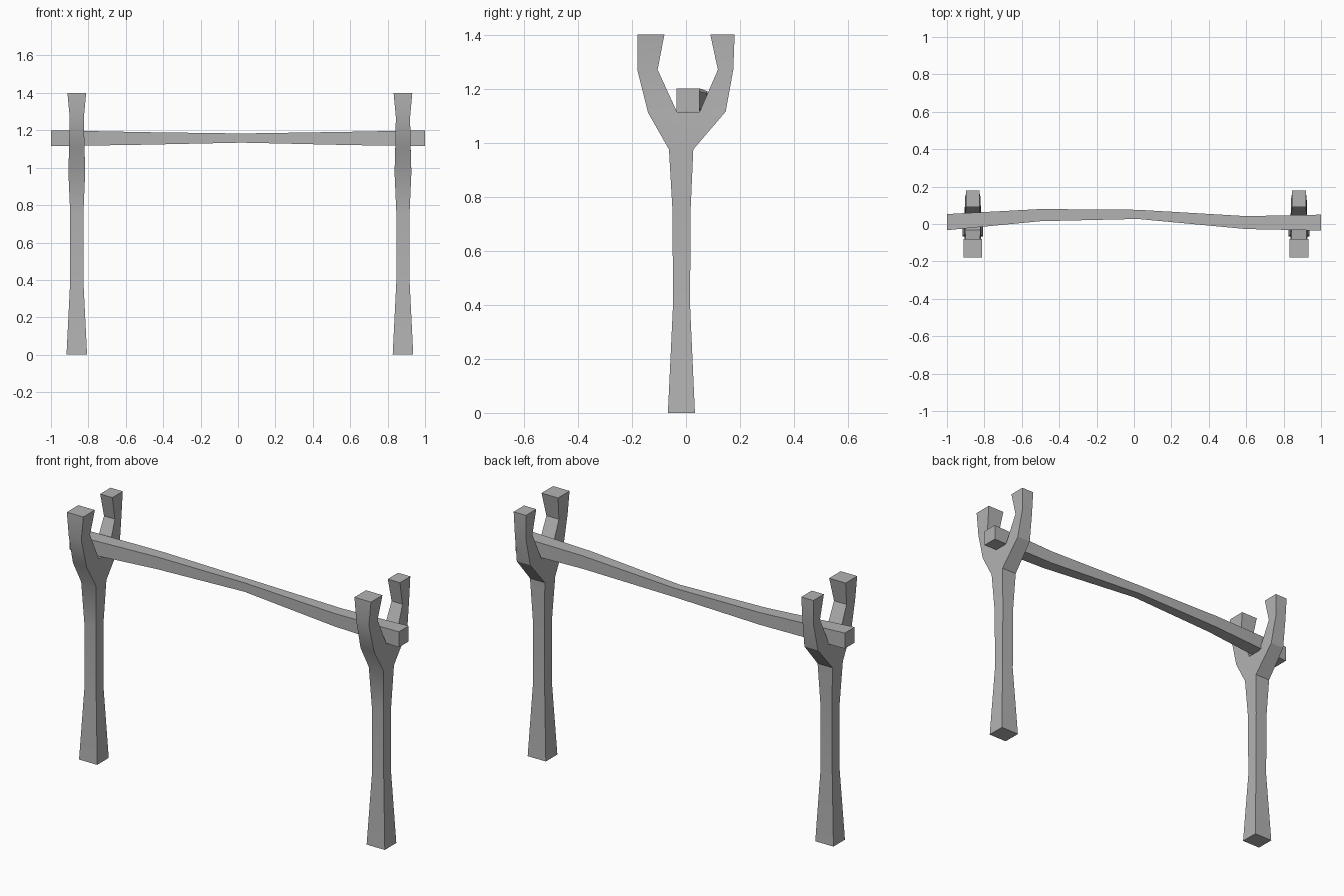
import bpy, bmesh, math

cube = bpy.data.objects.get("Cube")
if cube:
    bpy.data.objects.remove(cube, do_unlink=True)

grey = bpy.data.materials.new("plain grey")
grey.use_nodes = True
GREY = (0.45, 0.45, 0.45, 1)
grey.diffuse_color = GREY
grey.node_tree.nodes["Principled BSDF"].inputs["Base Color"].default_value = GREY


def finish(bm, name, x=0):
    """Turn a bmesh into a shaded object."""
    bmesh.ops.recalc_face_normals(bm, faces=bm.faces)
    mesh = bpy.data.meshes.new(name)
    bm.to_mesh(mesh)
    bm.free()
    mesh.materials.append(grey)
    obj = bpy.data.objects.new(name, mesh)
    bpy.context.collection.objects.link(obj)
    obj.location.x = x
    bpy.ops.object.select_all(action='DESELECT')
    obj.select_set(True)
    bpy.context.view_layer.objects.active = obj
    bpy.ops.object.shade_smooth_by_angle(angle=math.radians(30))


def bridge(bm, rings):
    """Skin consecutive four-cornered rings."""
    for a, b in zip(rings, rings[1:]):
        for i in range(4):
            j = (i + 1) % 4
            bm.faces.new((a[i], a[j], b[j], b[i]))


def post_ring(bm, front, back, half):
    """Ring through a front and a back (y, z) point, half wide each way in x."""
    corners = ((-half, *front), (half, *front), (half, *back), (-half, *back))
    return [bm.verts.new(c) for c in corners]


# Stem sections: front y, back y, height, half width
STEM = [(-.067, .033, 0, .055), (-.048, .015, .4, .035),
        (-.05, .017, .75, .035), (-.063, .027, .975, .045)]
# Prong sections: front (y, z), back (y, z), half width
FRONT_PRONG = [((-.14, 1.11), (-.033, 1.113), .041),
               ((-.18, 1.27), (-.105, 1.27), .038),
               ((-.18, 1.4), (-.08, 1.4), .05)]
BACK_PRONG = [((.05, 1.113), (.147, 1.115), .041),
              ((.118, 1.27), (.175, 1.27), .033),
              ((.09, 1.4), (.18, 1.4), .037)]


def forked_post(name, x):
    bm = bmesh.new()
    stem = [post_ring(bm, (f, z), (b, z), h) for f, b, z, h in STEM]
    front = [post_ring(bm, *s) for s in FRONT_PRONG]
    back = [post_ring(bm, *s) for s in BACK_PRONG]
    for part in (stem, front, back):
        bridge(bm, part)
        bm.faces.new(part[-1]) if part is not stem else bm.faces.new(part[0])
    # Crotch joining the stem to both prongs
    s, f, b = stem[-1], front[0], back[0]
    bm.faces.new((s[0], s[1], f[1], f[0]))
    bm.faces.new((s[3], s[2], b[2], b[3]))
    bm.faces.new((f[3], f[2], b[1], b[0]))
    bm.faces.new((s[1], s[2], b[2], b[1], f[2], f[1]))
    bm.faces.new((s[0], s[3], b[3], b[0], f[3], f[0]))
    finish(bm, name, x)


forked_post("right_forked_post", -.862)
forked_post("left_forked_post", .882)

# Crossbar sections: x, front y, back y, bottom z, top z
BAR = [(-1, -.033, .053, 1.115, 1.2), (-.5, .015, .08, 1.123, 1.19),
       (.02, .027, .076, 1.134, 1.183), (.6, -.027, .042, 1.121, 1.192),
       (1, -.035, .05, 1.115, 1.2)]
bm = bmesh.new()
rings = [[bm.verts.new((x, y, z)) for y, z in ((f, lo), (b, lo), (b, hi), (f, hi))]
         for x, f, b, lo, hi in BAR]
bridge(bm, rings)
bm.faces.new(rings[0])
bm.faces.new(rings[-1])
finish(bm, "crossbar")
